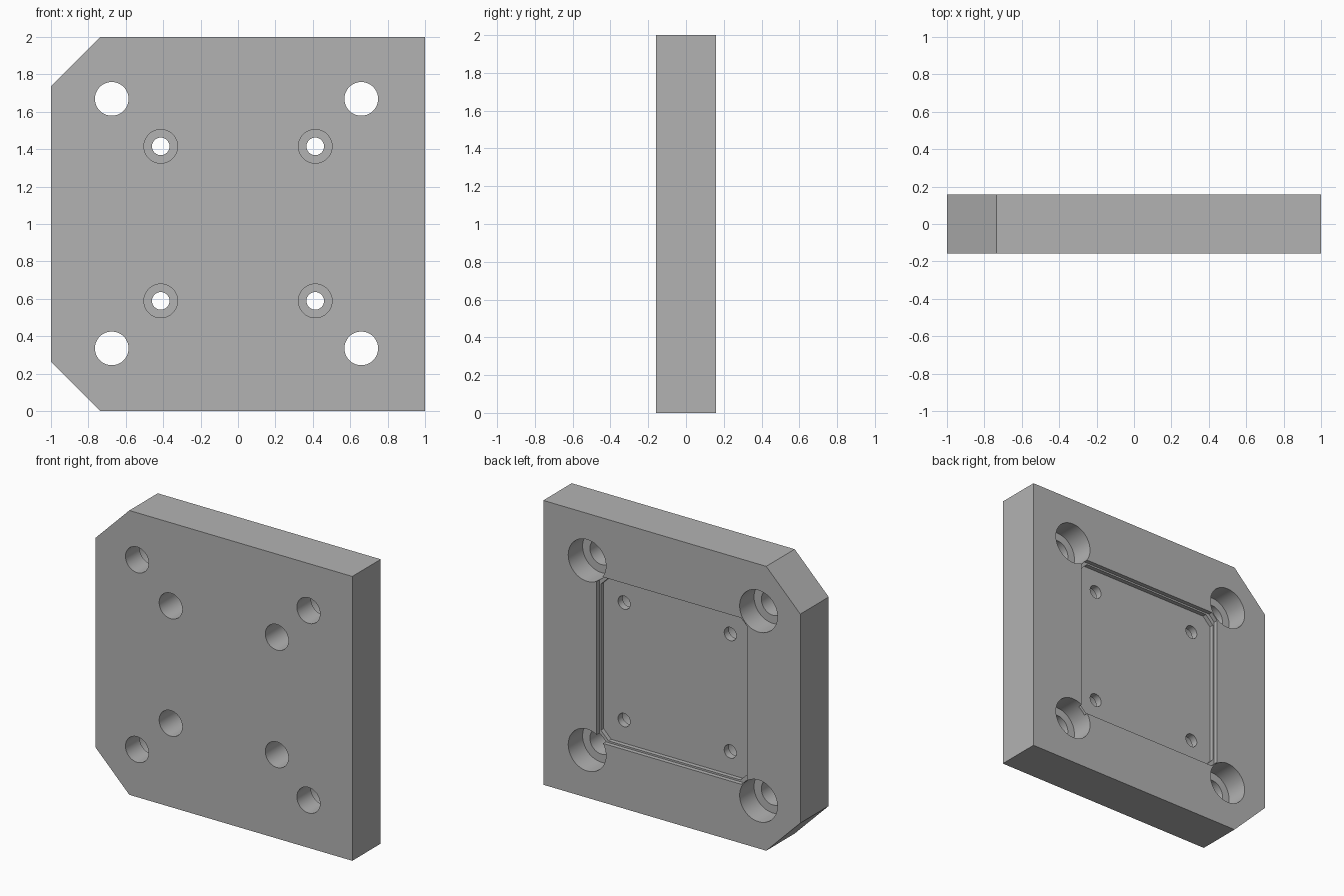
import bpy, bmesh, math

cube = bpy.data.objects.get("Cube")
if cube:
    bpy.data.objects.remove(cube, do_unlink=True)

HALF_T = 0.158          # half thickness of the plate
BACK, FRONT = HALF_T, -HALF_T

metal = bpy.data.materials.new("grey_metal")
metal.use_nodes = True
grey = (0.45, 0.45, 0.45, 1)
metal.diffuse_color = grey
metal.node_tree.nodes["Principled BSDF"].inputs["Base Color"].default_value = grey


def prism(name, outline, y0, y1):
    """Extrude an x-z outline between two depths."""
    bm = bmesh.new()
    face = bm.faces.new([bm.verts.new((x, y0, z)) for x, z in outline])
    side = bmesh.ops.extrude_face_region(bm, geom=[face])["geom"]
    for v in side:
        if isinstance(v, bmesh.types.BMVert):
            v.co.y = y1
    bmesh.ops.recalc_face_normals(bm, faces=bm.faces)
    mesh = bpy.data.meshes.new(name)
    bm.to_mesh(mesh)
    bm.free()
    mesh.materials.append(metal)
    obj = bpy.data.objects.new(name, mesh)
    bpy.context.collection.objects.link(obj)
    return obj


def circle(x, z, r, n=64):
    return [(x + r * math.cos(2 * math.pi * i / n),
             z + r * math.sin(2 * math.pi * i / n)) for i in range(n)]


def octagon(h, c):
    """Square of half size h about the plate centre with cut corners."""
    return [(-h + c, 1 - h), (h - c, 1 - h), (h, 1 - h + c), (h, 1 + h - c),
            (h - c, 1 + h), (-h + c, 1 + h), (-h, 1 + h - c), (-h, 1 - h + c)]


# Plate with two cut corners on its right side
c = 0.265
plate = prism("mounting_plate", [(-1 + c, 0), (1, 0), (1, 2), (-1 + c, 2),
                                 (-1, 2 - c), (-1, c)], FRONT, BACK)
bpy.context.view_layer.objects.active = plate
plate.select_set(True)


def cut(outline, y0, y1):
    tool = prism("cutter", outline, y0, y1)
    tool.hide_render = True
    mod = plate.modifiers.new("cut", "BOOLEAN")
    mod.operation = "DIFFERENCE"
    mod.solver = "EXACT"
    mod.object = tool
    bpy.ops.object.modifier_apply(modifier=mod.name)
    bpy.data.objects.remove(tool, do_unlink=True)


# Stepped pocket in the back
cut(octagon(0.585, 0.045), BACK - 0.03, BACK + 0.1)
cut(octagon(0.573, 0.06), BACK - 0.06, BACK + 0.1)

for sx in (-1, 1):
    for sz in (-1, 1):
        # Corner bolt holes, counterbored from the back
        x, z = -0.008 + 0.667 * sx, 1.002 + 0.667 * sz
        cut(circle(x, z, 0.09), FRONT - 0.1, BACK + 0.1)
        cut(circle(x, z, 0.147), BACK - 0.16, BACK + 0.1)
        # Inner screw holes, counterbored from the front
        x, z = 0.413 * sx, 1.002 + 0.413 * sz
        cut(circle(x, z, 0.047), FRONT - 0.1, BACK + 0.1)
        cut(circle(x, z, 0.09), FRONT - 0.1, FRONT + 0.205)

bpy.ops.object.shade_smooth_by_angle(angle=math.radians(30))
